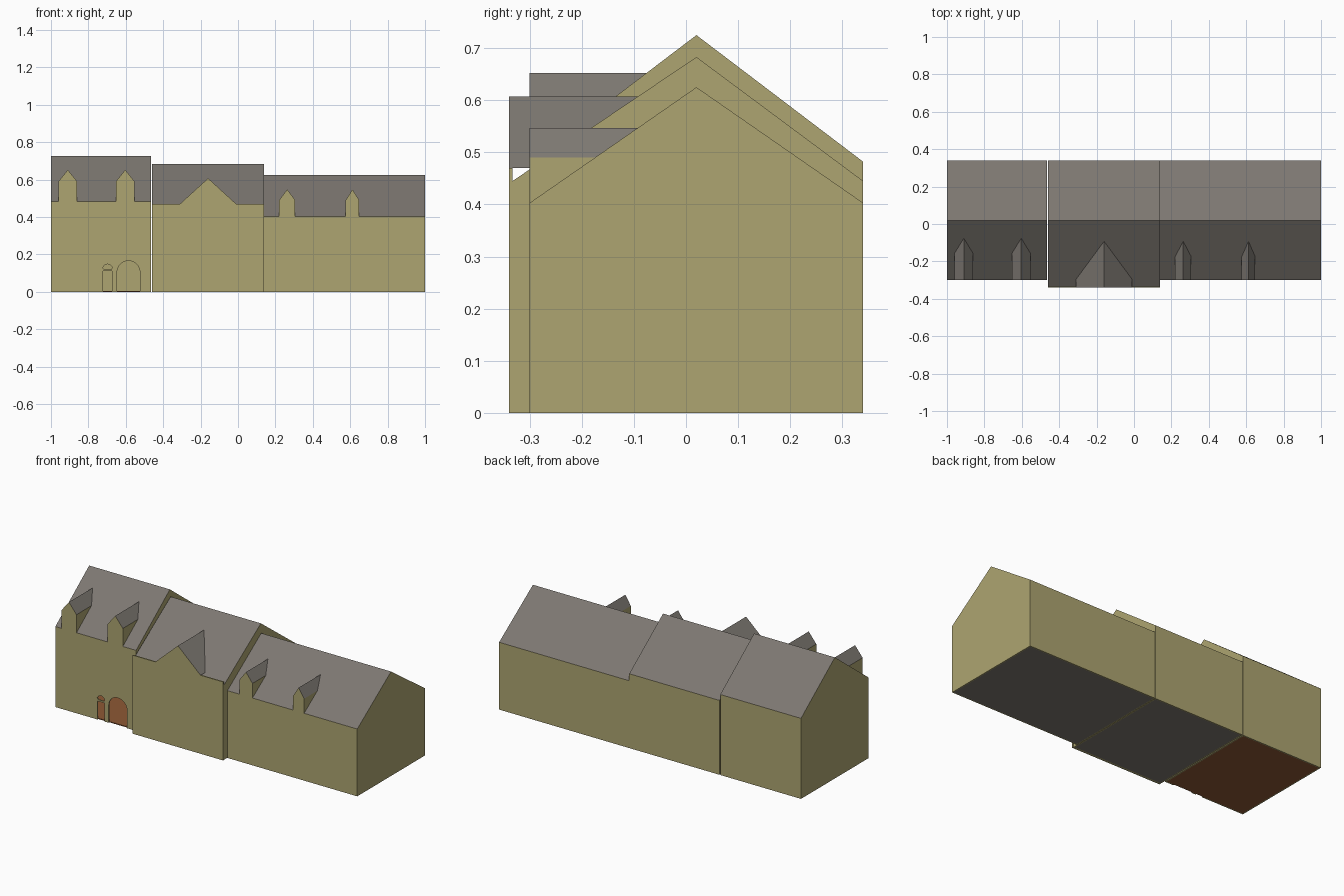
import bpy, bmesh, math
from mathutils import Vector

if "Cube" in bpy.data.objects:
    bpy.data.objects.remove(bpy.data.objects["Cube"])


def material(name, rgb):
    m = bpy.data.materials.new(name)
    m.diffuse_color = (*rgb, 1)
    m.use_nodes = True
    m.node_tree.nodes["Principled BSDF"].inputs["Base Color"].default_value = m.diffuse_color
    return m


STONE = material("sandstone", (0.42, 0.375, 0.165))
SLATE = material("slate grey", (0.205, 0.187, 0.166))
BROWN = material("brown floor", (0.27, 0.10, 0.035))
RIDGE_Y, BACK_Y, T = 0.02, 0.34, 0.007


def make(name, front, back, mats, cap_front=True, cap_back=True, skip=()):
    """Loft between two matching outlines; sloping faces get the second colour."""
    bm = bmesh.new()
    a = [bm.verts.new(p) for p in front]
    b = [bm.verts.new(p) for p in back]
    n = len(a)
    for i in range(n):
        if i not in skip:
            j = (i + 1) % n
            bm.faces.new((a[i], a[j], b[j], b[i]))
    if cap_front:
        bm.faces.new(a[::-1])
    if cap_back:
        bm.faces.new(b)
    bmesh.ops.recalc_face_normals(bm, faces=bm.faces)
    centre = sum((v.co for v in bm.verts), Vector()) / len(bm.verts)
    if sum((f.calc_center_median() - centre).dot(f.normal) for f in bm.faces) < 0:
        bmesh.ops.reverse_faces(bm, faces=bm.faces)
    for f in bm.faces:
        if len(mats) > 1 and f.normal.z > 0.3:
            f.material_index = 1
    me = bpy.data.meshes.new(name)
    bm.to_mesh(me)
    bm.free()
    for m in mats:
        me.materials.append(m)
    ob = bpy.data.objects.new(name, me)
    bpy.context.collection.objects.link(ob)
    return ob


def box(name, x0, x1, y0, y1, z0, z1, mat):
    ring = [(x0, z0), (x1, z0), (x1, z1), (x0, z1)]
    return make(name, [(x, y0, z) for x, z in ring], [(x, y1, z) for x, z in ring], [mat])


def house(name, x0, x1, y0, front_eave, ridge, back_eave, floor_mat):
    """Hollow gabled wing with a floor plate inside its walls."""
    prof = [(y0, 0), (BACK_Y, 0), (BACK_Y, back_eave), (RIDGE_Y, ridge), (y0, front_eave)]
    ob = make(name + "_shell", [(x0, y, z) for y, z in prof],
              [(x1, y, z) for y, z in prof], [STONE, SLATE], skip=(0,))
    s = ob.modifiers.new("thickness", 'SOLIDIFY')
    s.thickness, s.offset, s.use_even_offset = T, -1, True
    box(name + "_floor", x0 + T, x1 - T, y0 + T, BACK_Y - T, 0, 0.005, floor_mat)
    return ob


def dormer(name, cx, hw, y0, base, shoulder, apex, ridge, slope):
    """Gabled dormer whose back end follows the main roof slope."""
    prof = [(cx - hw, base), (cx + hw, base)]
    if shoulder > base:
        prof += [(cx + hw, shoulder), (cx, apex), (cx - hw, shoulder)]
    else:
        prof += [(cx, apex)]
    back = [(x, RIDGE_Y - (ridge - z) / slope + 0.003, z) for x, z in prof]
    make(name, [(x, y0, z) for x, z in prof], back, [STONE, SLATE], cap_back=False, skip=(0,))


def cut(target, name, outline):
    """Cut an outline through the front wall."""
    c = make(name, [(x, -0.33, z) for x, z in outline],
             [(x, -0.27, z) for x, z in outline], [STONE])
    c.hide_render = True
    c.hide_viewport = False
    c.display_type = 'WIRE'
    m = target.modifiers.new(name, 'BOOLEAN')
    m.object, m.operation, m.solver = c, 'DIFFERENCE', 'EXACT'


# Three stepped wings
left = house("left_wing", -1.0, -0.465, -0.30, 0.482, 0.725, 0.482, BROWN)
house("middle_wing", -0.46, 0.138, -0.333, 0.445, 0.683, 0.445, SLATE)
house("right_wing", 0.14, 1.0, -0.30, 0.403, 0.625, 0.403, SLATE)

# Projecting front wall of the middle wing with its large gable
box("middle_front_wall", -0.46, 0.14, -0.34, -0.333, 0, 0.47, STONE)
dormer("middle_gable", -0.16, 0.15, -0.34, 0.47, 0.47, 0.607, 0.683, 0.238 / 0.353)

# Small dormers
for i, cx in enumerate((-0.91, -0.603)):
    dormer(f"left_dormer_{i}", cx, 0.05, -0.30, 0.482, 0.59, 0.652, 0.725, 0.243 / 0.32)
for i, (cx, hw) in enumerate(((0.263, 0.043), (0.612, 0.036))):
    dormer(f"right_dormer_{i}", cx, hw, -0.30, 0.403, 0.49, 0.547, 0.625, 0.222 / 0.32)

# Arched doorway, narrow side opening and its small pointed light
r, cx, spring = 0.0615, -0.5855, 0.104
arch = [(cx + r * math.cos(math.pi * k / 12), spring + r * math.sin(math.pi * k / 12))
        for k in range(13)]
cut(left, "arch_cutter", [(cx - r, -0.02), (cx + r, -0.02)] + arch)
cut(left, "side_opening_cutter", [(-0.721, -0.02), (-0.674, -0.02), (-0.674, 0.11), (-0.721, 0.11)])
cut(left, "top_light_cutter", [(-0.717, 0.12), (-0.678, 0.12), (-0.672, 0.13),
                               (-0.680, 0.141), (-0.6975, 0.149), (-0.715, 0.141), (-0.723, 0.13)])
